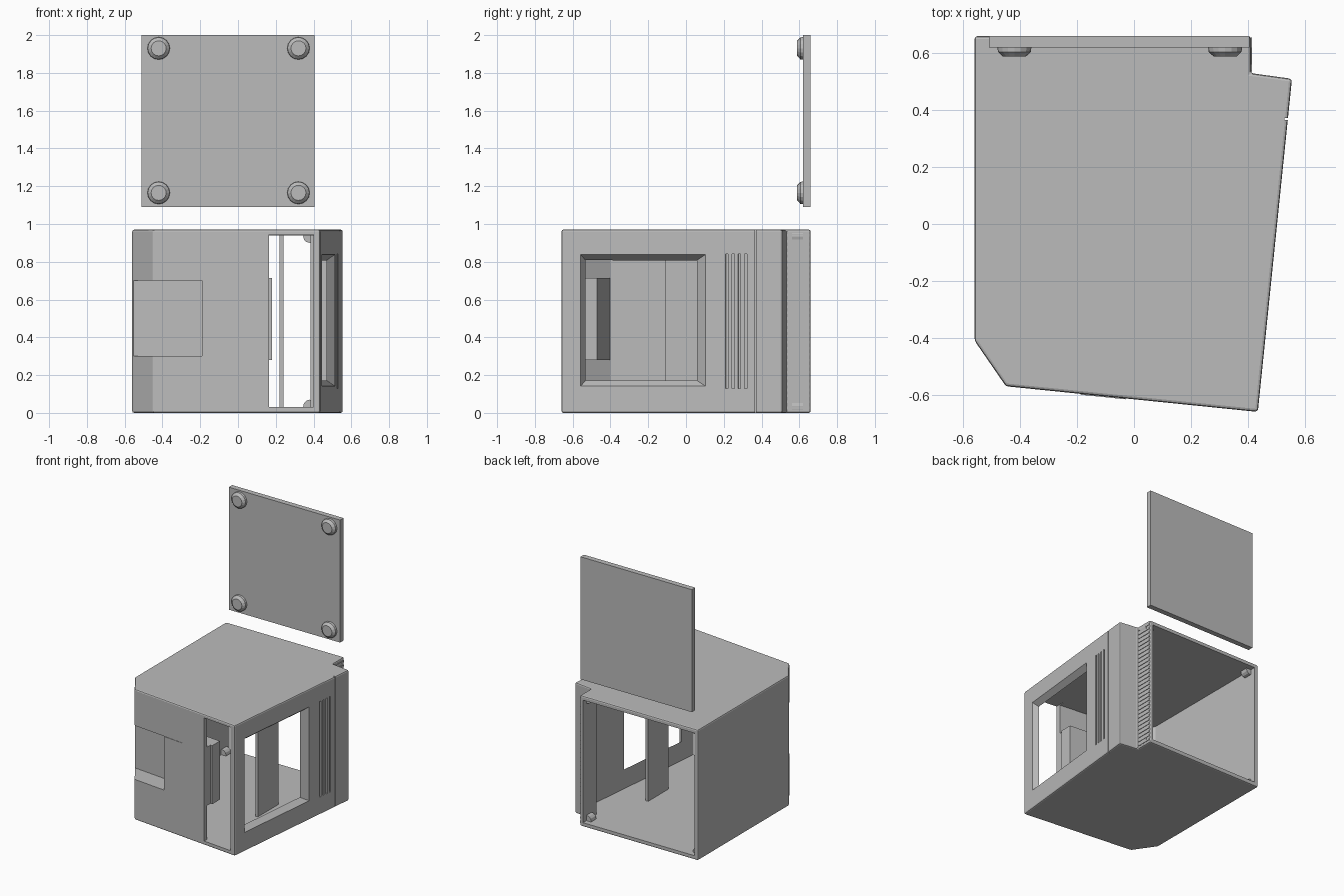
import bpy, bmesh, math
from mathutils import Matrix, Vector

cube = bpy.data.objects.get("Cube")
if cube:
    bpy.data.objects.remove(cube, do_unlink=True)

grey = bpy.data.materials.new("plain grey")
grey.use_nodes = True
grey.diffuse_color = (0.5, 0.5, 0.5, 1)
grey.node_tree.nodes["Principled BSDF"].inputs["Base Color"].default_value = (0.5, 0.5, 0.5, 1)


def finish(name, bm, matrix=None):
    if matrix:
        bm.transform(matrix)
    bmesh.ops.recalc_face_normals(bm, faces=bm.faces)
    mesh = bpy.data.meshes.new(name)
    bm.to_mesh(mesh)
    bm.free()
    mesh.materials.append(grey)
    ob = bpy.data.objects.new(name, mesh)
    bpy.context.collection.objects.link(ob)
    return ob


def prism(name, plan, z0, z1, bevel=0):
    """Extrude a plan outline upwards."""
    bm = bmesh.new()
    face = bm.faces.new([bm.verts.new((x, y, z0)) for x, y in plan])
    out = bmesh.ops.extrude_face_region(bm, geom=[face])
    top = [v for v in out["geom"] if isinstance(v, bmesh.types.BMVert)]
    bmesh.ops.translate(bm, verts=top, vec=(0, 0, z1 - z0))
    if bevel:
        bmesh.ops.bevel(bm, geom=bm.edges[:], offset=bevel, segments=2,
                        profile=0.5, affect="EDGES")
    return finish(name, bm)


def box(name, x, y, z, matrix=None):
    bm = bmesh.new()
    bmesh.ops.create_cube(bm, size=1)
    for v in bm.verts:
        v.co = [r[0] if c < 0 else r[1] for c, r in zip(v.co, (x, y, z))]
    return finish(name, bm, matrix)


def cone(name, x, z, y0, y1, r0, r1, sides=16):
    """Round part lying along y, radius r0 at y0 and r1 at y1."""
    bm = bmesh.new()
    bmesh.ops.create_cone(bm, cap_ends=True, segments=sides, radius1=r1,
                          radius2=r0, depth=y1 - y0)
    m = Matrix.Translation((x, (y0 + y1) / 2, z)) @ Matrix.Rotation(math.pi / 2, 4, "X")
    return finish(name, bm, m)


def combine(target, other, operation="DIFFERENCE"):
    mod = target.modifiers.new("cut", "BOOLEAN")
    mod.operation, mod.solver, mod.object = operation, "EXACT", other
    bpy.context.view_layer.objects.active = target
    bpy.ops.object.modifier_apply(modifier=mod.name)
    bpy.data.objects.remove(other, do_unlink=True)


# Hollow housing, open at the back
housing = prism("housing", [(-0.56, 0.66), (0.41, 0.66), (0.41, 0.53), (0.555, 0.51),
                            (0.435, -0.66), (-0.45, -0.57), (-0.56, -0.41)], 0, 0.97, 0.01)
combine(housing, prism("cavity", [(-0.53, 0.8), (0.385, 0.8), (0.385, 0.5), (0.51, 0.48),
                                  (0.4, -0.62), (-0.44, -0.54), (-0.53, -0.4)], 0.03, 0.94))

# Pocket box behind the front wall and its opening across the cut corner
combine(housing, prism("pocket_box", [(-0.545, -0.4), (0.18, -0.47), (0.18, -0.615),
                                      (-0.445, -0.555)], 0.28, 0.715), "UNION")
combine(housing, prism("pocket_opening", [(-0.7, -0.415), (-0.54, -0.42), (-0.19, -0.455),
                                          (-0.19, -0.8), (-0.7, -0.8)], 0.3, 0.7))

# Tall slot in the front wall
combine(housing, box("front_slot", (0.165, 0.4), (-0.8, -0.56), (0.03, 0.945)))

# Side wall frame: local x points outwards, local y runs to the back
wall = Matrix.Translation((0.435, -0.66, 0)) @ Matrix.Rotation(-math.atan2(0.12, 1.17), 4, "Z")

# Window with sloped reveals
bm = bmesh.new()
bmesh.ops.create_cube(bm, size=2)
for v in bm.verts:
    outer = v.co.x > 0
    grow = 0.04 if outer else 0
    v.co = (0.002 if outer else -0.05,
            0.705 + grow * 1.6 if v.co.y > 0 else 0.13 - grow * 0.7,
            0.8 + grow if v.co.z > 0 else 0.18 - grow)
combine(housing, finish("window_opening", bm, wall))

# Vent grooves and the seam behind them
for i in range(4):
    y = 0.875 + i * 0.033
    combine(housing, box("vent", (-0.015, 0.1), (y, y + 0.013), (0.13, 0.84), wall))
combine(housing, box("seam", (-0.012, 0.1), (1.03, 1.037), (-0.1, 1.1), wall))

# Fine grip ribs on the stepped-in rear side
for i in range(30):
    z = 0.02 + i * 0.0315
    box("grip_rib", (0.405, 0.414), (0.535, 0.655), (z, z + 0.014))

# Flush panel beside the pocket
front = Matrix.Translation((-0.45, -0.57, 0)) @ Matrix.Rotation(math.atan2(-0.09, 0.885), 4, "Z")
box("flush_panel", (0.263, 0.423), (-0.003, 0.01), (0.3, 0.7), front)

# Upright divider inside
box("inner_divider", (0.22, 0.24), (-0.11, 0.13), (0.025, 0.945))

# Corner sockets just inside the back opening
for x in (-0.525, 0.38):
    for z in (0.035, 0.935):
        cone("corner_socket", x, z, 0.56, 0.62, 0.035, 0.035, 12)

# Raised back cover with four round pegs
cover = box("back_cover", (-0.51, 0.405), (0.62, 0.66), (1.09, 2.0))
for x in (-0.42, 0.32):
    for z in (1.165, 1.93):
        cone("cover_peg", x, z, 0.605, 0.625, 0.058, 0.06)
        cone("cover_peg_tip", x, z, 0.588, 0.605, 0.04, 0.058)
